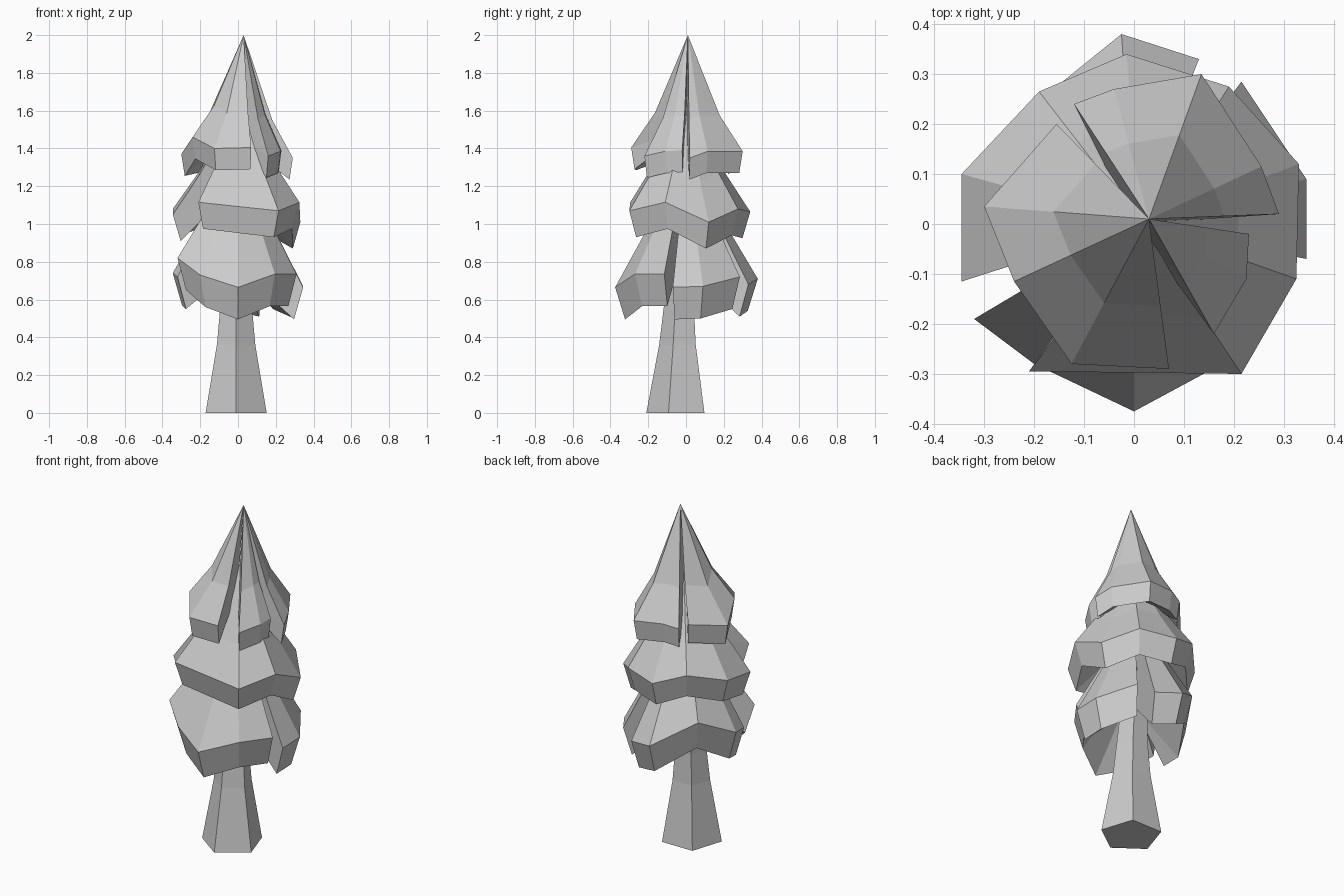
import bpy
import bmesh
from math import cos, sin, radians
from mathutils import Vector

default_cube = bpy.data.objects.get("Cube")
if default_cube:
    bpy.data.objects.remove(default_cube, do_unlink=True)

# Single plain colour for the whole tree
grey = bpy.data.materials.new("plain_grey")
grey.use_nodes = True
grey.diffuse_color = (0.6, 0.6, 0.6, 1)
grey.node_tree.nodes["Principled BSDF"].inputs["Base Color"].default_value = grey.diffuse_color


def finish(bm, name):
    """Turn a bmesh into a flat shaded object."""
    bmesh.ops.recalc_face_normals(bm, faces=bm.faces)
    mesh = bpy.data.meshes.new(name)
    bm.to_mesh(mesh)
    bm.free()
    mesh.materials.append(grey)
    obj = bpy.data.objects.new(name, mesh)
    bpy.context.collection.objects.link(obj)
    return obj


def add_flap(bm, rim, apex, mid_spread, mid_drop, lip_drop, lip_scale):
    """One fan of needles: cone, flared skirt, turned-in lip, hollow underside."""
    apex = Vector(apex)
    rim = [Vector(p) for p in rim]
    mids, lips = [], []
    for p in rim:
        offset = p - apex
        mids.append(apex + Vector((offset.x * mid_spread, offset.y * mid_spread, offset.z * mid_drop)))
        lips.append(Vector((p.x * lip_scale, p.y * lip_scale, p.z - lip_drop)))
    hollow = Vector((0, 0, rim[0].z + 0.1))

    top, core = bm.verts.new(apex), bm.verts.new(hollow)
    rows = [[bm.verts.new(p) for p in row] for row in (mids, rim, lips)]
    for i in range(len(rim) - 1):
        bm.faces.new((top, rows[0][i], rows[0][i + 1]))
        for upper, lower in zip(rows, rows[1:]):
            bm.faces.new((upper[i], lower[i], lower[i + 1], upper[i + 1]))
        bm.faces.new((core, rows[2][i + 1], rows[2][i]))

    # Close both sides of the slit
    for end in (0, -1):
        side = [row[end] for row in rows]
        bm.faces.new((top, side[0], core))
        bm.faces.new((side[0], side[1], core))
        bm.faces.new((side[1], side[2], core))


def foliage(name, flaps, **shape):
    bm = bmesh.new()
    for rim in flaps:
        add_flap(bm, rim, **shape)
    return finish(bm, name)


# Trunk: tapered five-sided column
bm = bmesh.new()
rings = []
for height, radius, shift in ((0, 0.17, -0.04), (0.36, 0.107, -0.035), (0.54, 0.09, -0.03), (1, 0.06, 0)):
    ring = []
    for side in range(5):
        angle = radians(72 * side - 90)
        ring.append(bm.verts.new((radius * cos(angle) - 0.01, radius * sin(angle) + shift, height)))
    rings.append(ring)
for low, high in zip(rings, rings[1:]):
    for i in range(5):
        j = (i + 1) % 5
        bm.faces.new((low[i], low[j], high[j], high[i]))
bm.faces.new(rings[0])
bm.faces.new(rings[-1])
finish(bm, "trunk")

# Lower foliage: front, left and back flaps
foliage(
    "lower_foliage",
    [
        [(-0.32, -0.19, 0.82), (-0.2, -0.28, 0.73), (0, -0.375, 0.665),
         (0.195, -0.27, 0.735), (0.31, -0.115, 0.735)],
        [(0.345, -0.07, 0.665), (0.345, 0.09, 0.67), (0.215, 0.285, 0.72)],
        [(0.13, 0.33, 0.68), (-0.025, 0.38, 0.71), (-0.23, 0.215, 0.84),
         (-0.345, 0.02, 0.74), (-0.32, -0.09, 0.72)],
    ],
    apex=(0, 0, 1.35), mid_spread=0.62, mid_drop=0.62, lip_drop=0.17, lip_scale=0.86,
)

# Middle foliage: one wrap with a single opening
foliage(
    "middle_foliage",
    [
        [(-0.21, -0.295, 1.115), (0.215, -0.3, 1.07), (0.325, -0.11, 1.115),
         (0.33, 0.12, 1.01), (0.19, 0.275, 1.08), (-0.015, 0.34, 1.065),
         (-0.19, 0.265, 1.13), (-0.345, 0.1, 1.08), (-0.345, -0.115, 1.05)],
    ],
    apex=(0.015, 0, 1.65), mid_spread=0.62, mid_drop=0.66, lip_drop=0.14, lip_scale=0.88,
)

# Top foliage: three flaps meeting at the tip
foliage(
    "top_foliage",
    [
        [(0.29, 0.02, 1.35), (0.255, 0.115, 1.385), (0.135, 0.3, 1.385),
         (-0.04, 0.27, 1.4), (-0.12, 0.24, 1.38)],
        [(-0.155, 0.2, 1.4), (-0.3, 0.035, 1.37), (-0.24, -0.115, 1.46),
         (-0.125, -0.28, 1.4), (0.07, -0.29, 1.405)],
        [(0.16, -0.22, 1.36), (0.225, -0.11, 1.385), (0.23, -0.02, 1.39)],
    ],
    apex=(0.03, 0.01, 2), mid_spread=0.58, mid_drop=0.69, lip_drop=0.115, lip_scale=0.94,
)
